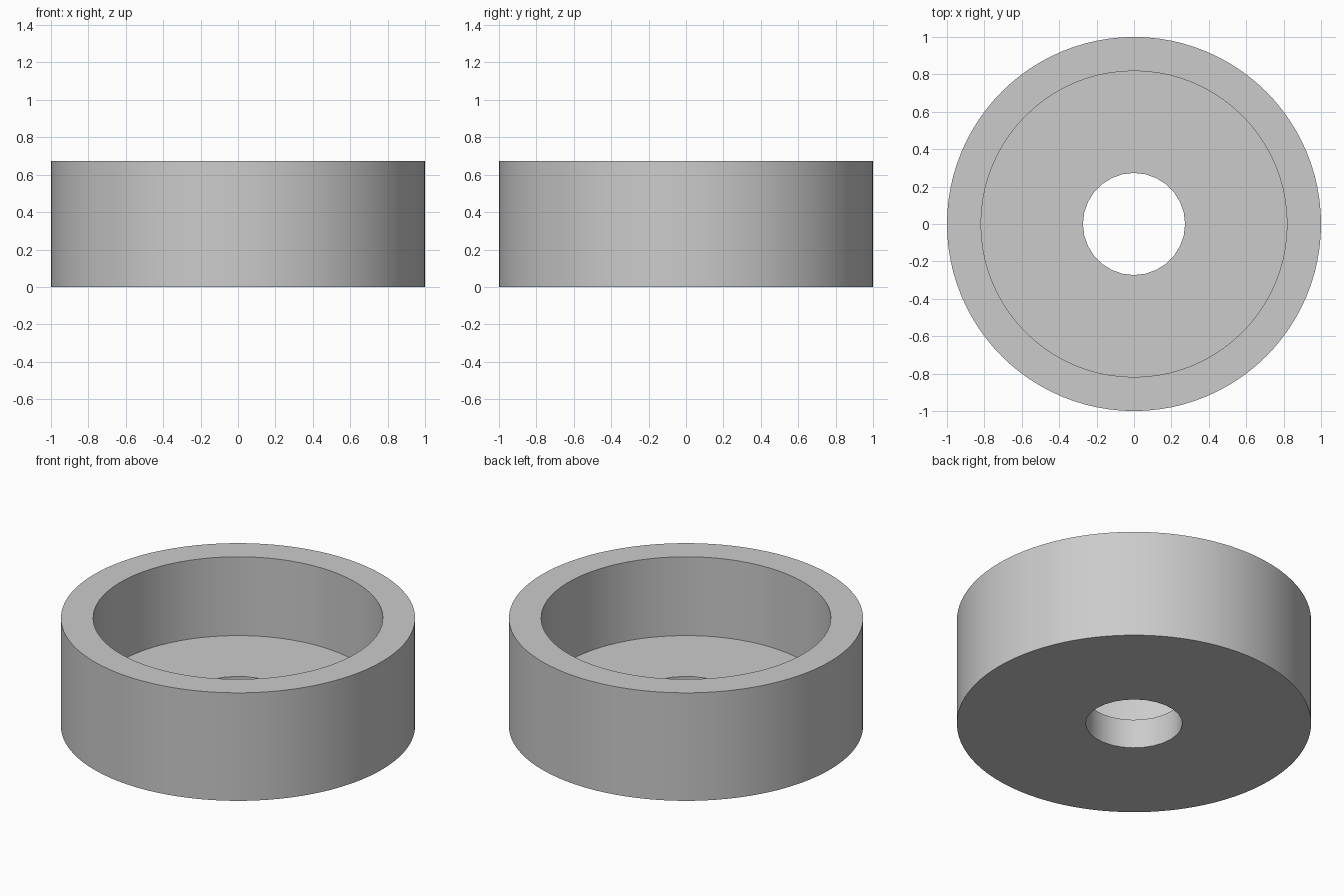
import bpy

default = bpy.data.objects.get("Cube")
if default:
    bpy.data.objects.remove(default, do_unlink=True)

OUTER, BORE, HOLE = 1.0, 0.818, 0.273
HEIGHT, FLOOR = 0.673, 0.182


def cylinder(name, radius, z0, z1, sides):
    bpy.ops.mesh.primitive_cylinder_add(
        vertices=sides, radius=radius, depth=z1 - z0, location=(0, 0, (z0 + z1) / 2))
    obj = bpy.context.object
    obj.name = name
    return obj


# Plain grey material
grey = bpy.data.materials.new("light grey")
grey.use_nodes = True
colour = (0.6, 0.6, 0.6, 1)
grey.diffuse_color = colour
grey.node_tree.nodes["Principled BSDF"].inputs["Base Color"].default_value = colour

# Cup body, with a wide recess from above and a hole through its floor
cup = cylinder("cup_body", OUTER, 0, HEIGHT, 96)
cup.data.materials.append(grey)
cutters = [
    cylinder("recess_cutter", BORE, FLOOR, HEIGHT + 0.2, 80),
    cylinder("floor_hole_cutter", HOLE, -0.2, FLOOR + 0.2, 28),
]
bpy.context.view_layer.objects.active = cup
for cutter in cutters:
    cutter.hide_render = True
    cutter.data.materials.append(grey)
    mod = cup.modifiers.new(cutter.name, "BOOLEAN")
    mod.operation = "DIFFERENCE"
    mod.solver = "EXACT"
    mod.object = cutter
    bpy.ops.object.modifier_apply(modifier=mod.name)
for cutter in cutters:
    bpy.data.objects.remove(cutter, do_unlink=True)

# Soft shading round the walls, crisp rims
bpy.ops.object.select_all(action="DESELECT")
cup.select_set(True)
bpy.ops.object.shade_smooth_by_angle()
